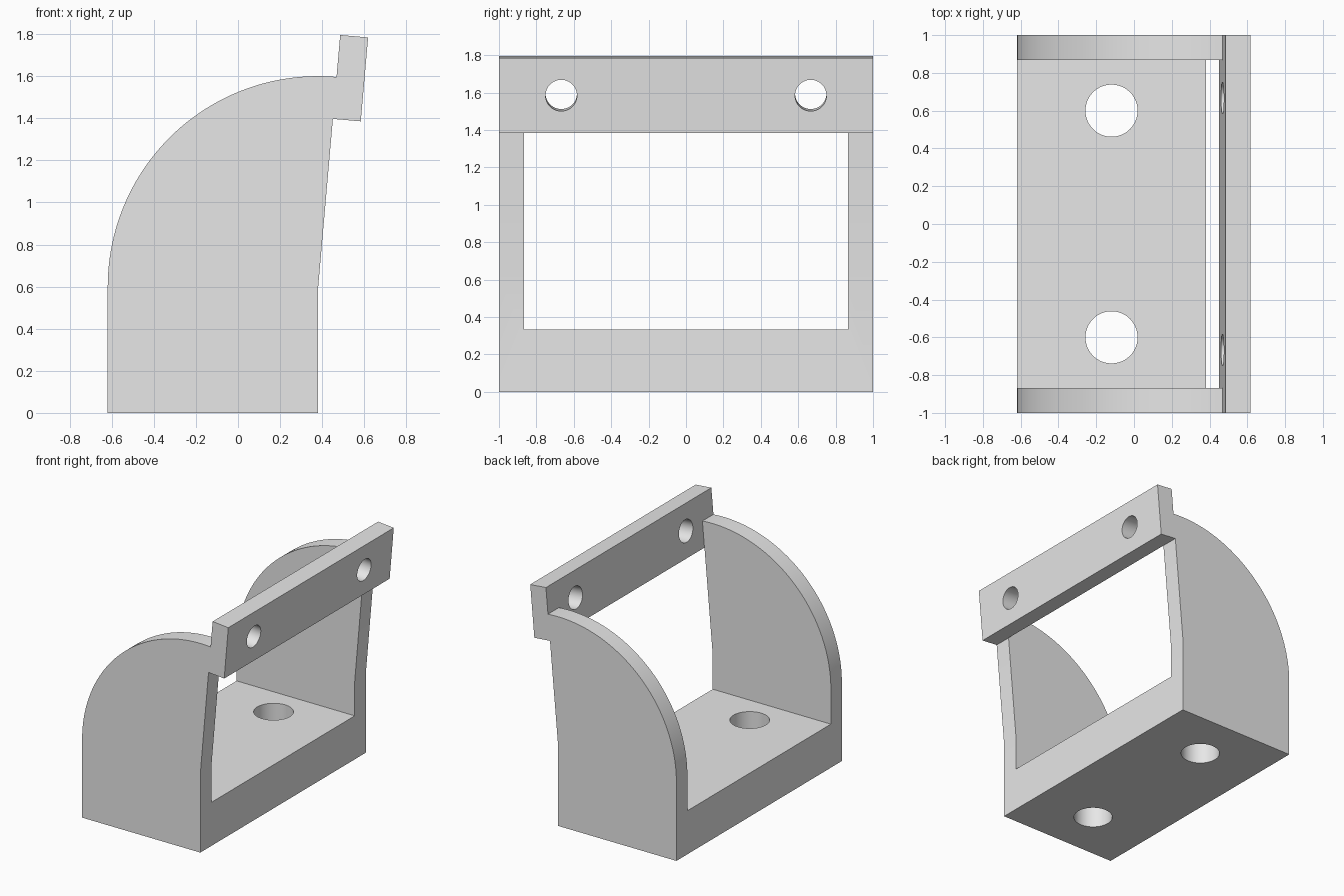
import bpy, bmesh, math
from mathutils import Vector, Matrix

default = bpy.data.objects.get("Cube")
if default:
    bpy.data.objects.remove(default, do_unlink=True)

grey = bpy.data.materials.new("light grey")
grey.use_nodes = True
grey.diffuse_color = (0.8, 0.8, 0.8, 1)
grey.node_tree.nodes["Principled BSDF"].inputs["Base Color"].default_value = (0.8, 0.8, 0.8, 1)

HINGE = Vector((0.381, 0, 0.6))     # arc centre, where the rear edge starts to lean
LEAN = math.radians(5)
WALL = 0.133
FLOOR = 0.333
along = Vector((math.sin(LEAN), 0, math.cos(LEAN)))
outward = Vector((math.cos(LEAN), 0, -math.sin(LEAN)))


def make_object(name, bm):
    bmesh.ops.recalc_face_normals(bm, faces=bm.faces)
    mesh = bpy.data.meshes.new(name)
    bm.to_mesh(mesh)
    bm.free()
    mesh.materials.append(grey)
    obj = bpy.data.objects.new(name, mesh)
    bpy.context.collection.objects.link(obj)
    return obj


def extrude_profile(name, points, half):
    """Extrude an x-z outline from y = -half to y = half."""
    bm = bmesh.new()
    face = bm.faces.new([bm.verts.new((p.x, -half, p.z)) for p in points])
    side = bmesh.ops.extrude_face_region(bm, geom=[face])
    verts = [v for v in side["geom"] if isinstance(v, bmesh.types.BMVert)]
    bmesh.ops.translate(bm, verts=verts, vec=(0, 2 * half, 0))
    return make_object(name, bm)


def rod(name, center, axis, radius):
    bm = bmesh.new()
    turn = axis.to_track_quat("Z", "Y").to_matrix().to_4x4()
    bmesh.ops.create_cone(bm, cap_ends=True, segments=64, radius1=radius, radius2=radius,
                          depth=0.9, matrix=Matrix.Translation(center) @ turn)
    return make_object(name, bm)


def cut(obj, cutter):
    cutter.hide_render = True
    mod = obj.modifiers.new("cut", "BOOLEAN")
    mod.operation = "DIFFERENCE"
    mod.solver = "EXACT"
    mod.object = cutter
    bpy.context.view_layer.objects.active = obj
    bpy.ops.object.modifier_apply(modifier=mod.name)
    bpy.data.objects.remove(cutter, do_unlink=True)


# Bracket body: quarter-round outline, hollowed between the two side walls
left_x = HINGE.x - 1
outline = [Vector((left_x, 0, 0)), Vector((HINGE.x, 0, 0)), HINGE]
STEPS = 48
for i in range(STEPS + 1):
    a = LEAN + (-math.pi / 2 - LEAN) * i / STEPS
    outline.append(HINGE + Vector((math.sin(a), 0, math.cos(a))))
body = extrude_profile("bracket_body", outline, 1)

pocket = [Vector((x, 0, z)) for x, z in ((-1, FLOOR), (1, FLOOR), (1, 2), (-1, 2))]
cut(body, extrude_profile("pocket_cutter", pocket, 1 - WALL))

# Leaning mounting bar across the walls
start, end = HINGE + along * 0.8, HINGE + along * 1.2
bar = extrude_profile("mounting_bar",
                      [start, start + outward * WALL, end + outward * WALL, end], 1)

# Bolt holes, mirrored front to back
for side in (-1, 1):
    cut(body, rod("base_hole_cutter", Vector((HINGE.x - 0.5, side * 0.6, 0.2)),
                  Vector((0, 0, 1)), 0.138))
    cut(bar, rod("bar_hole_cutter", HINGE + along + Vector((0, side * 0.667, 0)),
                 outward, 0.084))

# Smooth curves with sharp edges kept
for obj in (body, bar):
    bpy.ops.object.select_all(action="DESELECT")
    obj.select_set(True)
    bpy.context.view_layer.objects.active = obj
    bpy.ops.object.shade_smooth_by_angle(angle=math.radians(30))
